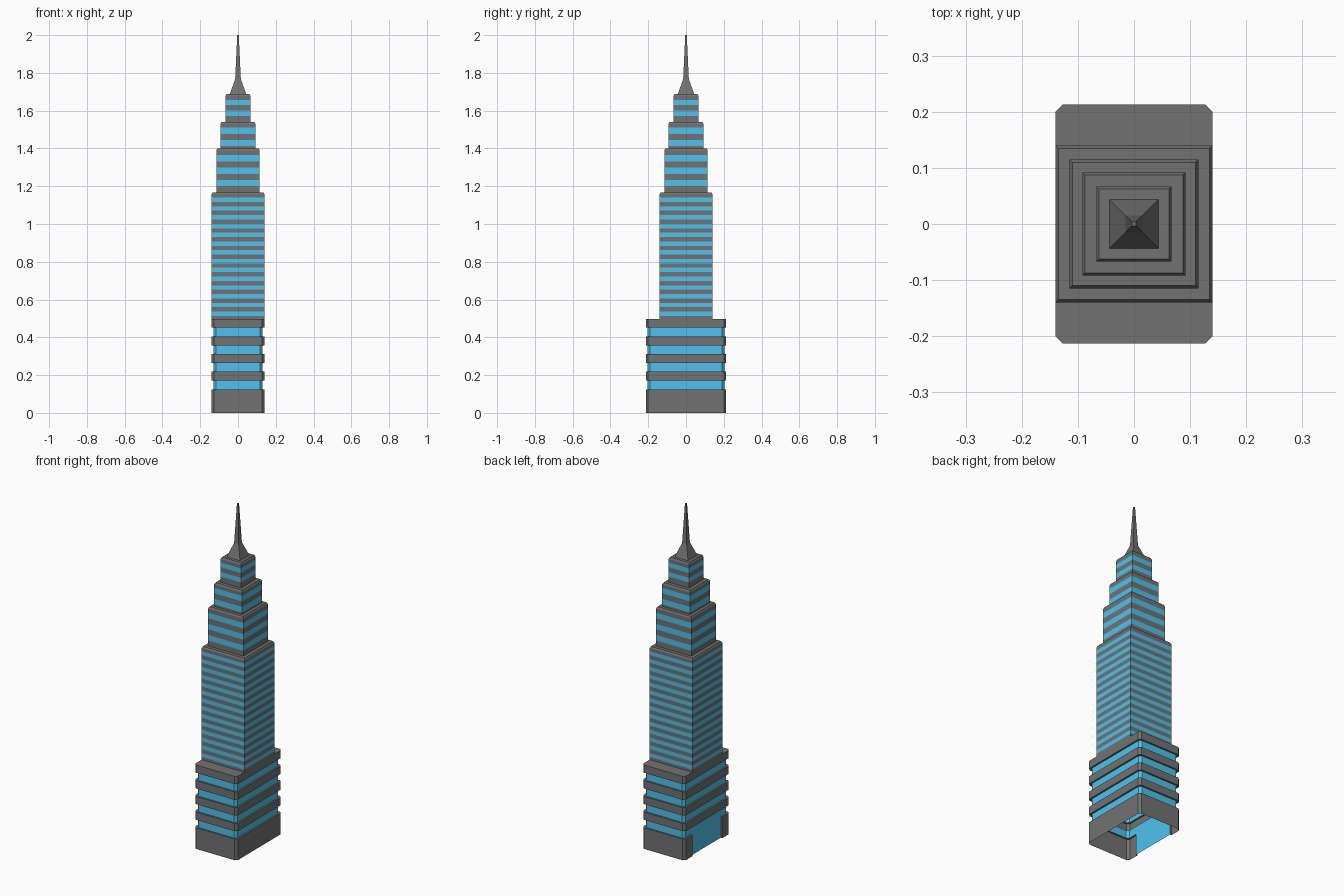
import bpy, bmesh

if "Cube" in bpy.data.objects:
    bpy.data.objects.remove(bpy.data.objects["Cube"])

glass = bpy.data.materials.new("glass")
glass.diffuse_color = (0.08, 0.54, 0.86, 1)
glass.use_nodes = True
glass.node_tree.nodes["Principled BSDF"].inputs["Base Color"].default_value = glass.diffuse_color
grey = bpy.data.materials.new("stone")
grey.diffuse_color = (0.17, 0.17, 0.17, 1)
grey.use_nodes = True
grey.node_tree.nodes["Principled BSDF"].inputs["Base Color"].default_value = grey.diffuse_color


def square(h):
    return [(-h, -h), (h, -h), (h, h), (-h, h)]


def podium_outline(inset, notch=0.0):
    # chamfered rectangle with an optional entrance recess on the -x side
    x, y, c, d = 0.14 - inset, 0.213 - inset, 0.013, 0.14
    return [(-x + c, -y), (x - c, -y), (x, -y + c), (x, y - c), (x - c, y), (-x + c, y),
            (-x, y - c), (-x, d), (-x + notch, d), (-x + notch, -d), (-x, -d), (-x, -y + c)]


def loft(name, rings, glass_rows, glass_cells=(), cap=True):
    # rings: list of (z, outline); glass rows and (row, side) cells get the blue material
    bm = bmesh.new()
    loops = [[bm.verts.new((x, y, z)) for x, y in pts] for z, pts in rings]
    n = len(loops[0])
    for r, (a, b) in enumerate(zip(loops, loops[1:])):
        for i in range(n):
            j = (i + 1) % n
            f = bm.faces.new((a[i], a[j], b[j], b[i]))
            f.material_index = int(r in glass_rows or (r, i) in glass_cells)
    if cap:
        bm.faces.new(loops[-1])
    bmesh.ops.remove_doubles(bm, verts=bm.verts, dist=1e-5)
    bm.normal_update()
    me = bpy.data.meshes.new(name)
    bm.to_mesh(me)
    bm.free()
    me.materials.append(grey)
    me.materials.append(glass)
    ob = bpy.data.objects.new(name, me)
    bpy.context.collection.objects.link(ob)
    return ob


# podium: hollow shell with recessed window bands and an entrance
rings = [(0, podium_outline(0, 0.01)), (0.125, podium_outline(0, 0.01))]
rows = []
edges = [0.125, 0.172, 0.218, 0.265, 0.311, 0.358, 0.404, 0.451, 0.497]
for k in range(0, 8, 2):
    lo, hi, top = edges[k:k + 3]
    rows.append(len(rings))
    rings += [(lo, podium_outline(0.01)), (hi, podium_outline(0.01)),
              (hi, podium_outline(0)), (top, podium_outline(0))]
loft("podium", rings, rows, {(0, 8)})


def tier(name, half, z0, z1, first, last, count):
    # square storey block with evenly spaced flush window bands and a bevelled top
    step = (last - first) / (2 * count - 1)
    zs = [z0] + [first + step * i for i in range(2 * count)] + [z1 - 0.01]
    rings = [(z, square(half)) for z in zs] + [(z1, square(half - 0.005))]
    loft(name, rings, range(1, 2 * count, 2))


tier("main_tower", 0.14, 0.497, 1.168, 0.513, 1.140, 14)
tier("upper_tier", 0.115, 1.168, 1.40, 1.20, 1.365, 3)
tier("high_tier", 0.092, 1.40, 1.54, 1.412, 1.51, 2)
tier("top_tier", 0.067, 1.54, 1.687, 1.573, 1.657, 2)

# spire with a flared foot
loft("spire", [(1.687, square(0.044)), (1.767, square(0.015)), (2.0, square(0.004))], ())
